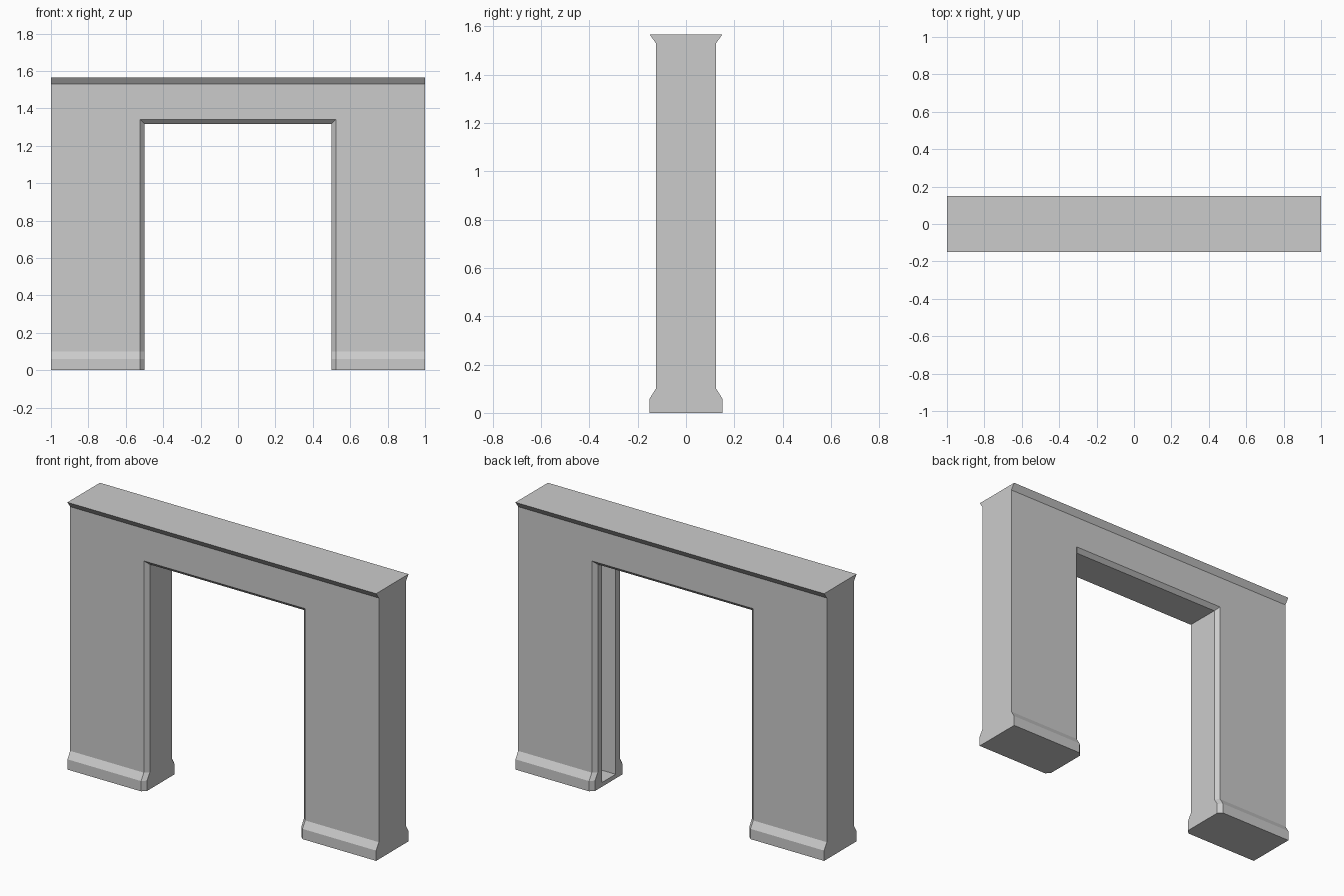
import bpy
import bmesh
import math

if "Cube" in bpy.data.objects:
    bpy.data.objects.remove(bpy.data.objects["Cube"])

# Wall profile, bottom to top: (z, half thickness)
PROFILE = [(0, 0.15), (0.06, 0.15), (0.10, 0.125), (1.34, 0.125), (1.53, 0.125), (1.565, 0.15)]
OUT, EDGE, JAMB = 1.0, 0.523, 0.5      # wall end, chamfer outer edge, opening half width
CH = 0.023                             # chamfer size
LINTEL = 3                             # profile index where the lintel starts


def inner(i):
    """Height and depth of the chamfer's inner edge at a profile level."""
    z, y = PROFILE[i]
    return (z - CH if i == LINTEL else z), y - CH


def quarter_faces():
    faces = []
    top = len(PROFILE) - 1
    for i in range(top):
        (z0, y0), (z1, y1) = PROFILE[i], PROFILE[i + 1]
        # face of the pier and outer end
        faces.append([(EDGE, y0, z0), (OUT, y0, z0), (OUT, y1, z1), (EDGE, y1, z1)])
        faces.append([(OUT, y0, z0), (OUT, 0, z0), (OUT, 0, z1), (OUT, y1, z1)])
        if i < LINTEL:
            # chamfer and jamb
            (a0, b0), (a1, b1) = inner(i), inner(i + 1)
            faces.append([(JAMB, b0, a0), (EDGE, y0, z0), (EDGE, y1, z1), (JAMB, b1, a1)])
            faces.append([(JAMB, 0, a0), (JAMB, b0, a0), (JAMB, b1, a1), (JAMB, 0, a1)])
        else:
            # lintel face
            faces.append([(0, y0, z0), (EDGE, y0, z0), (EDGE, y1, z1), (0, y1, z1)])
    # lintel chamfer and soffit
    z, y = PROFILE[LINTEL]
    a, b = inner(LINTEL)
    faces.append([(0, b, a), (JAMB, b, a), (EDGE, y, z), (0, y, z)])
    faces.append([(0, 0, a), (JAMB, 0, a), (JAMB, b, a), (0, b, a)])
    # top and underside
    z, y = PROFILE[top]
    faces.append([(0, 0, z), (EDGE, 0, z), (EDGE, y, z), (0, y, z)])
    faces.append([(EDGE, 0, z), (OUT, 0, z), (OUT, y, z), (EDGE, y, z)])
    y = PROFILE[0][1]
    faces.append([(JAMB, 0, 0), (OUT, 0, 0), (OUT, y, 0), (EDGE, y, 0), (JAMB, y - CH, 0)])
    return faces


# Wall with doorway: one quarter repeated to all four sides
bm = bmesh.new()
for sx in (-1, 1):
    for sy in (-1, 1):
        for face in quarter_faces():
            bm.faces.new([bm.verts.new((sx * x, sy * y, z)) for x, y, z in face])
bmesh.ops.remove_doubles(bm, verts=bm.verts, dist=1e-4)
bmesh.ops.recalc_face_normals(bm, faces=bm.faces)
bmesh.ops.dissolve_limit(bm, angle_limit=math.radians(1), verts=bm.verts, edges=bm.edges)
mesh = bpy.data.meshes.new("doorway_wall")
bm.to_mesh(mesh)
bm.free()
wall = bpy.data.objects.new("doorway_wall", mesh)
bpy.context.collection.objects.link(wall)

# Sliding door pocket in the right jamb
x0, x1, z0, z1 = 0.45, 0.92, 0.025, 1.305
bpy.ops.mesh.primitive_cube_add(size=1, location=((x0 + x1) / 2, 0, (z0 + z1) / 2))
pocket = bpy.context.object
pocket.name = "door_pocket_cutter"
pocket.scale = (x1 - x0, 0.125, z1 - z0)
pocket.hide_render = True
pocket.display_type = 'WIRE'

cut = wall.modifiers.new("door_pocket", 'BOOLEAN')
cut.operation = 'DIFFERENCE'
cut.solver = 'EXACT'
cut.object = pocket
